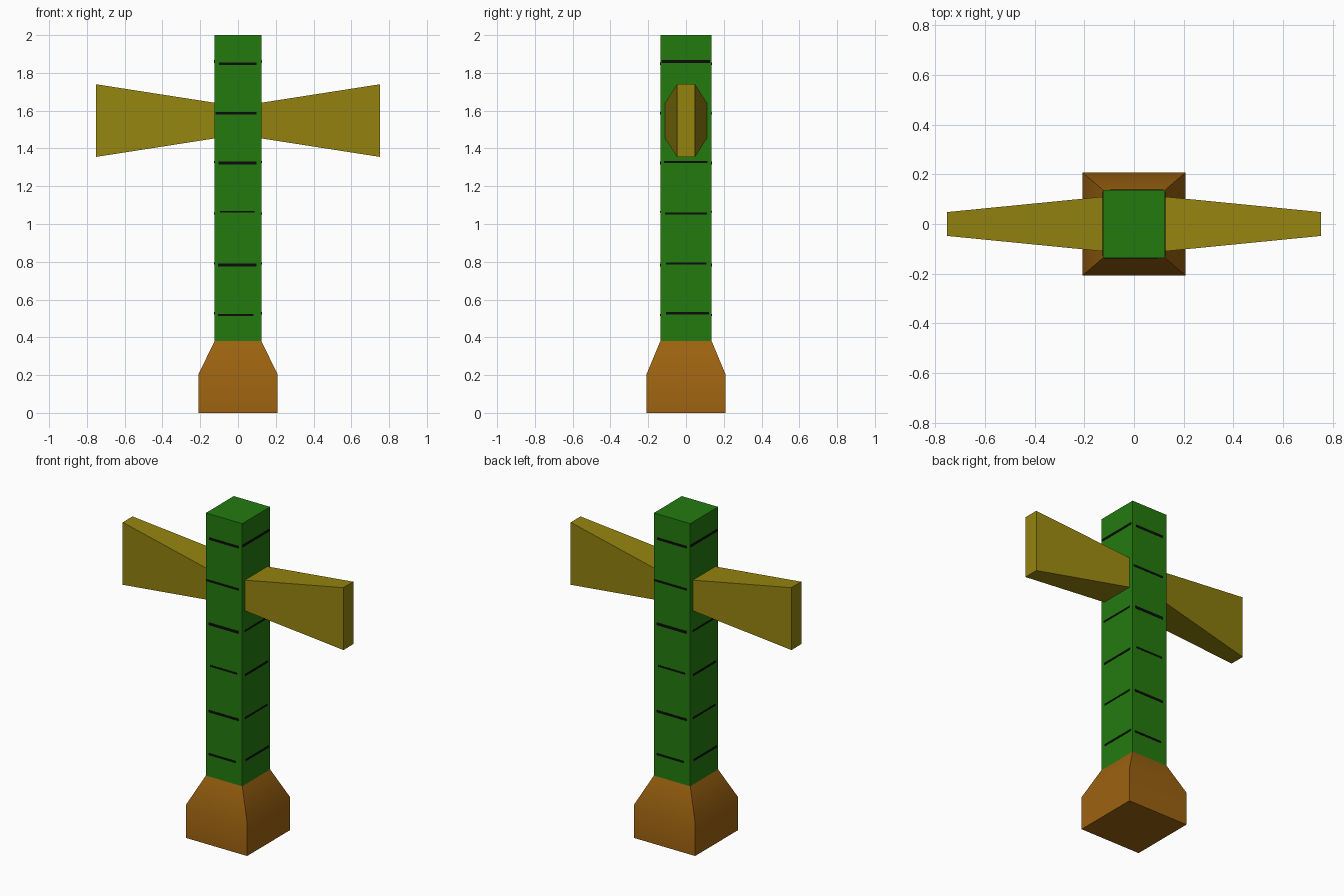
import bpy, bmesh, math
from mathutils import Vector

if "Cube" in bpy.data.objects:
    bpy.data.objects.remove(bpy.data.objects["Cube"])


def lin(c):
    c /= 255
    return c / 12.92 if c <= 0.04045 else ((c + 0.055) / 1.055) ** 2.4


def material(name, r, g, b):
    m = bpy.data.materials.new(name)
    m.diffuse_color = (lin(r), lin(g), lin(b), 1)
    m.use_nodes = True
    m.node_tree.nodes["Principled BSDF"].inputs["Base Color"].default_value = m.diffuse_color
    return m


GREEN = material("green", 36, 122, 15)
BROWN = material("brown", 156, 98, 16)
OLIVE = material("olive", 149, 132, 15)
BLACK = material("black", 10, 12, 10)


def loft(name, rings, mat, cap_start=True, cap_end=True, smooth=False):
    """Skin a list of four-corner rings."""
    bm = bmesh.new()
    loops = [[bm.verts.new(p) for p in ring] for ring in rings]
    for a, b in zip(loops, loops[1:]):
        for i in range(4):
            j = (i + 1) % 4
            bm.faces.new((a[i], a[j], b[j], b[i]))
    if cap_start:
        bm.faces.new(loops[0][::-1])
    if cap_end:
        bm.faces.new(loops[-1])
    bm.normal_update()
    if smooth:
        for f in bm.faces:
            f.smooth = True
        for e in bm.edges:
            e.smooth = e.is_manifold and e.calc_face_angle() < math.radians(35)
    return finish(name, bm, mat)


def finish(name, bm, mat):
    me = bpy.data.meshes.new(name)
    bm.to_mesh(me)
    bm.free()
    me.materials.append(mat)
    ob = bpy.data.objects.new(name, me)
    bpy.context.collection.objects.link(ob)
    return ob


def level(hx, hy, z):
    return [(-hx, -hy, z), (hx, -hy, z), (hx, hy, z), (-hx, hy, z)]


HX, HY = 0.124, 0.136

# Flared foot and square column
loft("foot", [level(0.208, 0.208, 0), level(0.208, 0.208, 0.207), level(HX, HY, 0.38)],
     BROWN, cap_end=False, smooth=True)
loft("column", [level(HX, HY, 0.38), level(HX, HY, 2.0)], GREEN, cap_start=False)


# Side arms: taller but thinner towards the tips
def section(x, hy, z0, z1, s):
    pts = [(s * x, -hy * s, z0), (s * x, hy * s, z0), (s * x, hy * s, z1), (s * x, -hy * s, z1)]
    return pts


for s, side in ((1, "right"), (-1, "left")):
    loft(side + "_arm", [section(HX, 0.11, 1.453, 1.642, s), section(0.753, 0.048, 1.355, 1.74, s)],
         OLIVE, cap_start=False)

# Thin dark bands on each side: (height, start, end, thickness)
front = [(0.518, -0.105, 0.082, 0.012), (0.783, -0.105, 0.097, 0.014), (1.065, -0.095, 0.088, 0.010),
         (1.322, -0.103, 0.097, 0.016), (1.587, -0.118, 0.097, 0.012), (1.848, -0.100, 0.097, 0.014)]
side_bands = [(0.528, -0.105, 0.122, 0.012), (0.790, -0.107, 0.108, 0.010), (1.055, -0.110, 0.112, 0.012),
              (1.328, -0.116, 0.115, 0.010), (1.860, -0.131, 0.128, 0.014)]
D = 0.002
for name, bands, out, along, dist in (
        ("front_bands", front, Vector((0, -1, 0)), Vector((1, 0, 0)), HY),
        ("back_bands", front, Vector((0, 1, 0)), Vector((-1, 0, 0)), HY),
        ("right_bands", side_bands, Vector((1, 0, 0)), Vector((0, 1, 0)), HX),
        ("left_bands", side_bands, Vector((-1, 0, 0)), Vector((0, -1, 0)), HX)):
    bm = bmesh.new()
    for z, a, b, t in bands:
        box = bmesh.ops.create_cube(bm, size=1)["verts"]
        for v in box:
            p = v.co.copy()
            v.co = (out * (dist + p.y * 2 * D) + along * ((a + b) / 2 + p.x * (b - a))
                    + Vector((0, 0, z + p.z * t)))
    bmesh.ops.recalc_face_normals(bm, faces=bm.faces)
    finish(name, bm, BLACK)
